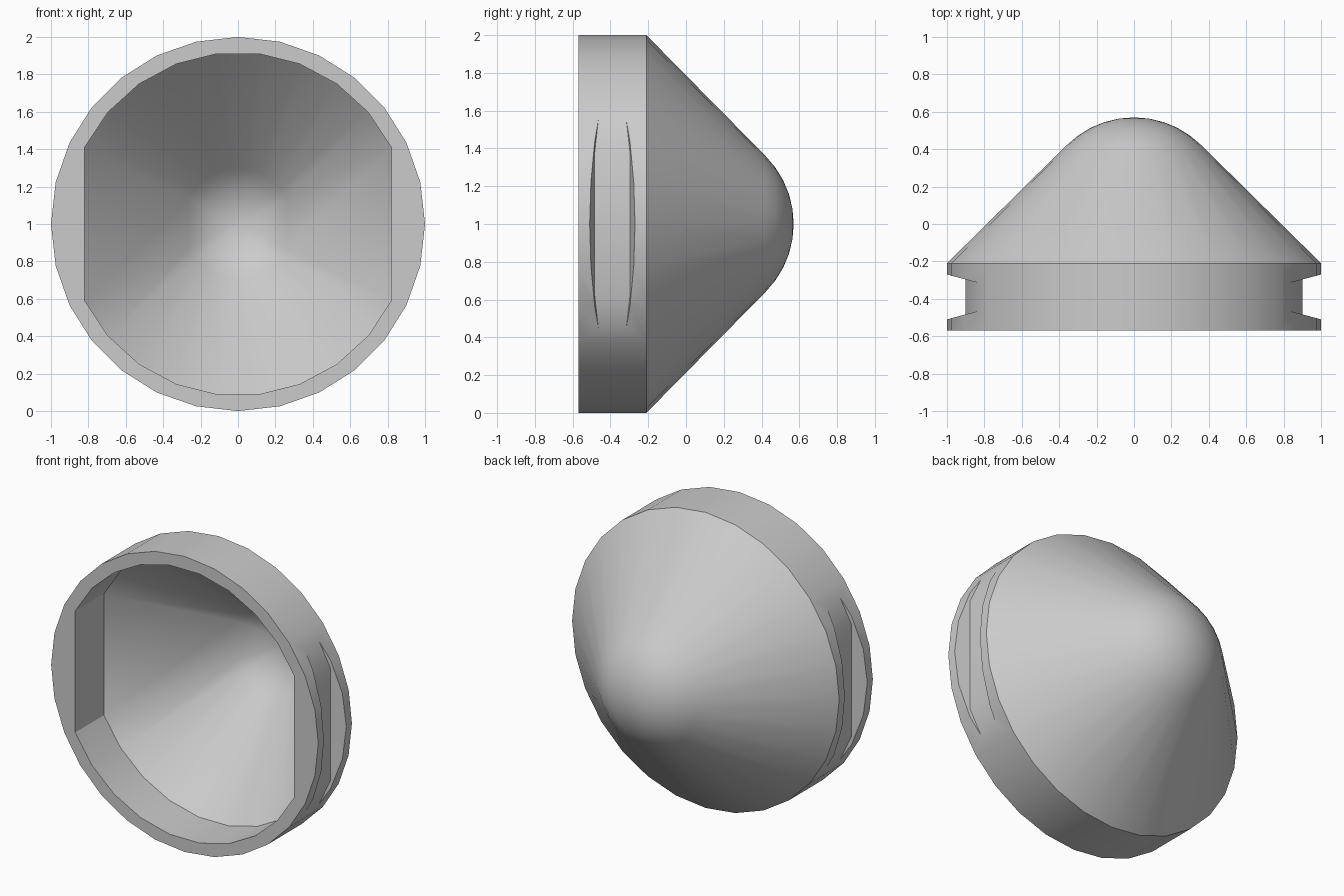
import bpy, bmesh
from math import sin, cos, radians, pi

if "Cube" in bpy.data.objects:
    bpy.data.objects.remove(bpy.data.objects["Cube"])

FRONT, SHOULDER, TIP, ROUND = -0.57, -0.21, 0.57, 0.51   # depths along y, nose radius
WALL = 0.09
NOSE_Y = TIP - ROUND


def nose(radius, steps=5):
    """(radius, y) points of the rounded nose, from the cone tangent to just before the tip."""
    return [(radius * sin(a), NOSE_Y + radius * cos(a))
            for a in (radians(45) * (1 - i / steps) for i in range(steps))]


def shell(bm, outline, profile, tip):
    """Loft a unit outline (x, z) through (scale, y) stations, closing on a tip."""
    rings = [[bm.verts.new((x * s, y, 1 + z * s)) for x, z in outline] for s, y in profile]
    n = len(outline)
    for a, b in zip(rings, rings[1:]):
        for i in range(n):
            j = (i + 1) % n
            bm.faces.new((a[i], a[j], b[j], b[i]))
    end = bm.verts.new((0, tip, 1))
    for i in range(n):
        bm.faces.new((rings[-1][i], rings[-1][(i + 1) % n], end))
    return [bm.edges.get((rings[0][i], rings[0][(i + 1) % n])) for i in range(n)]


# Outer skin: 28-sided band, cone and round nose
bm = bmesh.new()
circle = [(sin(2 * pi * i / 28), cos(2 * pi * i / 28)) for i in range(28)]
rim = shell(bm, circle, [(1, FRONT), (1, SHOULDER)] + nose(ROUND), TIP)

# Inner hollow: round top and bottom with two flat sides
angles = [-63.4 + 126.8 * i / 9 for i in range(10)]
hollow = [(sin(radians(a + t)), cos(radians(a + t))) for t in (0, 180) for a in angles]
inner_r = 1 - WALL + 0.007
inner_round = ROUND - WALL
inner_y = NOSE_Y + inner_round * 2 ** 0.5 - inner_r
rim += shell(bm, hollow, [(inner_r, FRONT), (inner_r, inner_y)] + nose(inner_round),
             TIP - WALL)

# Flat front rim joins both skins
bmesh.ops.triangle_fill(bm, edges=rim, use_beauty=True, use_dissolve=False)
bmesh.ops.recalc_face_normals(bm, faces=bm.faces[:])
mesh = bpy.data.meshes.new("cap")
bm.to_mesh(mesh)
bm.free()
cap = bpy.data.objects.new("cap", mesh)
bpy.context.collection.objects.link(cap)


def groove_cutter(side):
    """Tapered block that cuts one side grip groove."""
    bm = bmesh.new()
    rows = []
    for z, floor in ((-0.56, 0.824), (-0.38, 0.9), (0.38, 0.9), (0.56, 0.824)):
        row = []
        for x, s in ((floor, -1), (floor, 1), (1.1, 1), (1.1, -1)):
            half = 0.12 + (x - 1) * 0.267
            row.append(bm.verts.new((side * x, -0.39 + s * half, 1 + z)))
        rows.append(row)
    for a, b in zip(rows, rows[1:]):
        for i in range(4):
            j = (i + 1) % 4
            bm.faces.new((a[i], a[j], b[j], b[i]))
    bm.faces.new(rows[0])
    bm.faces.new(rows[-1])
    bmesh.ops.recalc_face_normals(bm, faces=bm.faces[:])
    me = bpy.data.meshes.new("groove_cutter")
    bm.to_mesh(me)
    bm.free()
    ob = bpy.data.objects.new("groove_cutter", me)
    bpy.context.collection.objects.link(ob)
    ob.hide_render = True
    return ob


# Grip grooves on both sides
bpy.context.view_layer.objects.active = cap
cap.select_set(True)
for side in (-1, 1):
    cutter = groove_cutter(side)
    mod = cap.modifiers.new("groove", 'BOOLEAN')
    mod.operation = 'DIFFERENCE'
    mod.solver = 'EXACT'
    mod.object = cutter
    bpy.ops.object.modifier_apply(modifier=mod.name)
    bpy.data.objects.remove(cutter)

bpy.ops.object.shade_smooth_by_angle(angle=radians(30))
